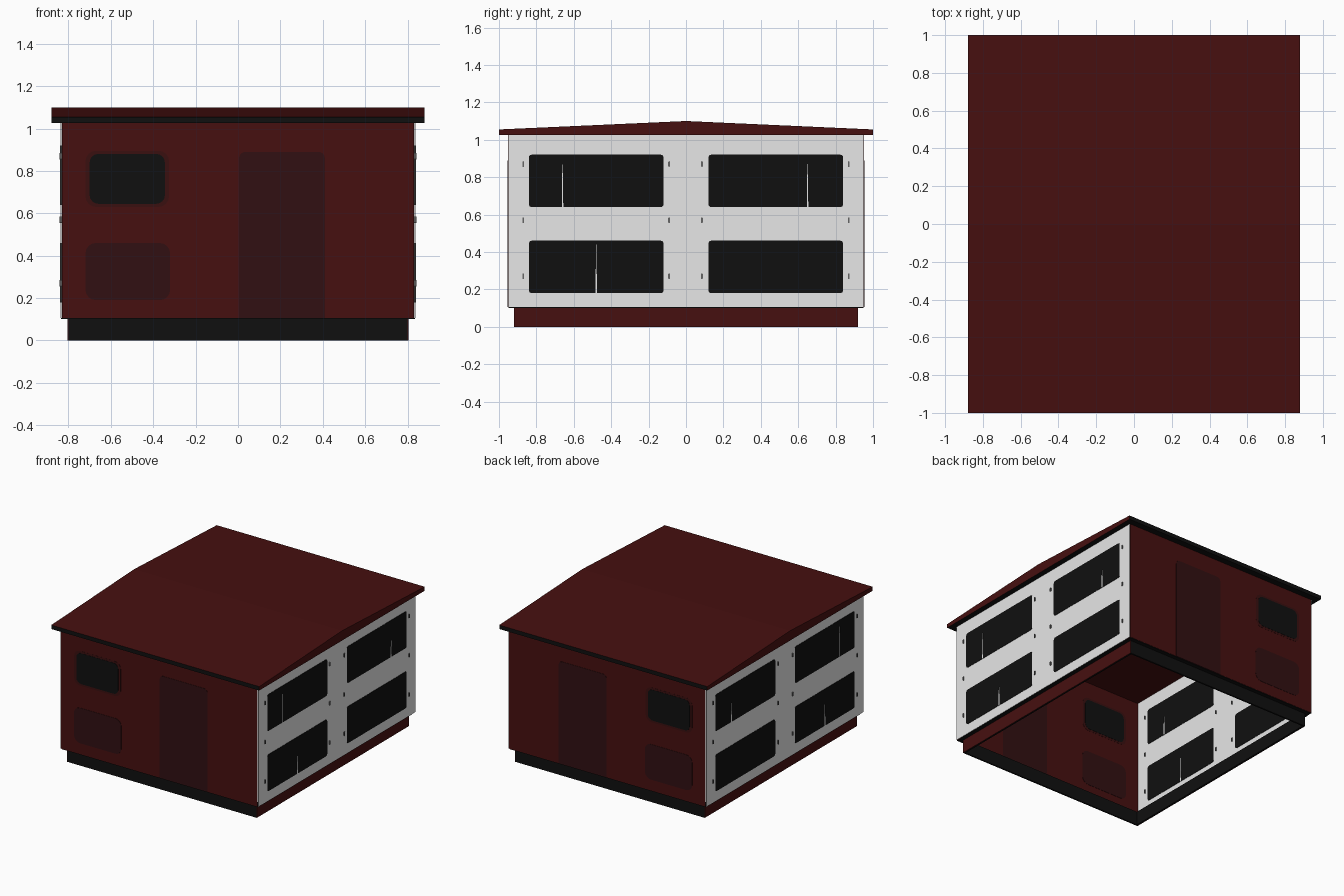
import bpy, bmesh, math
from mathutils import Vector

cube = bpy.data.objects.get("Cube")
if cube:
    bpy.data.objects.remove(cube)


def material(name, r, g, b):
    m = bpy.data.materials.new(name)
    m.use_nodes = True
    m.diffuse_color = (r, g, b, 1)
    node = m.node_tree.nodes["Principled BSDF"]
    node.inputs["Base Color"].default_value = (r, g, b, 1)
    node.inputs["Roughness"].default_value = 0.9
    return m


RED = material("dark red", 0.062, 0.005, 0.005)
DOOR = material("brown red", 0.031, 0.005, 0.006)
FRAME = material("frame red", 0.042, 0.005, 0.005)
BLACK = material("black", 0.005, 0.005, 0.005)
WHITE = material("white", 0.8, 0.8, 0.8)
GREY = material("grey", 0.13, 0.13, 0.13)


def finish(name, bm, *mats):
    bmesh.ops.recalc_face_normals(bm, faces=bm.faces)
    mesh = bpy.data.meshes.new(name)
    bm.to_mesh(mesh)
    bm.free()
    for m in mats:
        mesh.materials.append(m)
    ob = bpy.data.objects.new(name, mesh)
    bpy.context.collection.objects.link(ob)
    return ob


def prism(name, points, offset, *mats):
    """Extrude a flat outline along an offset."""
    bm = bmesh.new()
    face = bm.faces.new([bm.verts.new(p) for p in points])
    ext = bmesh.ops.extrude_face_region(bm, geom=[face], use_keep_orig=True)
    verts = [g for g in ext["geom"] if isinstance(g, bmesh.types.BMVert)]
    bmesh.ops.translate(bm, verts=verts, vec=offset)
    return finish(name, bm, *mats)


def box(name, lo, hi, *mats):
    (x0, y0, z0), (x1, y1, z1) = lo, hi
    corners = [(x0, y0, z0), (x1, y0, z0), (x1, y1, z0), (x0, y1, z0)]
    return prism(name, corners, (0, 0, z1 - z0), *mats)


def outline(u0, u1, v0, v1, low=0, top=0, steps=4):
    """Rectangle with separately rounded lower and upper corners."""
    pts = []
    corners = [(u1, v0, -1, 1, low), (u1, v1, -1, -1, top),
               (u0, v1, 1, -1, top), (u0, v0, 1, 1, low)]
    for i, (u, v, du, dv, r) in enumerate(corners):
        if r == 0:
            pts.append((u, v))
            continue
        for s in range(steps + 1):
            a = math.pi / 2 * (i - 1 + s / steps)
            pts.append((u + du * r + r * math.cos(a), v + dv * r + r * math.sin(a)))
    return pts


def plate(name, axis, pos, thick, mat, rect, low=0, top=0):
    """Thin panel centred on an x or y plane, seen from both sides."""
    a = pos - thick / 2
    pts = outline(*rect, low, top)
    if axis == "x":
        return prism(name, [(a, u, v) for u, v in pts], (thick, 0, 0), mat)
    return prism(name, [(u, a, v) for u, v in pts], (0, thick, 0), mat)


WX, WY, FLOOR, EAVE = 0.83, 0.95, 0.105, 1.025

# End walls, each with a door, a window and a lower panel
for side, s in (("front", -1), ("back", 1)):
    y = s * WY
    plate(side + "_wall", "y", y, 0.004, RED, (-WX, WX, FLOOR, EAVE))
    plate(side + "_door", "y", y, 0.008, DOOR, (0.005, 0.41, FLOOR, 0.89), 0, 0.03)
    plate(side + "_lower_panel", "y", y, 0.008, DOOR, (-0.72, -0.32, 0.19, 0.46), 0.05, 0.05)
    plate(side + "_window_frame", "y", y, 0.006, FRAME, (-0.72, -0.325, 0.63, 0.895), 0.05, 0.05)
    plate(side + "_window_glass", "y", y, 0.009, BLACK, (-0.7, -0.345, 0.645, 0.88), 0.04, 0.04)

# Long walls with four windows, narrow light gaps and fasteners
gaps = {("upper", -1): (-0.66, 0.64, 0.87), ("upper", 1): (0.65, 0.64, 0.87),
        ("lower", -1): (-0.48, 0.18, 0.44)}
for side, s in (("left", 1), ("right", -1)):
    x = s * (WX + 0.005)
    plate(side + "_wall", "x", x, 0.004, WHITE, (-WY, WY, FLOOR, EAVE))
    for level, z0 in (("upper", 0.64), ("lower", 0.18)):
        for end in (-1, 1):
            y0, y1 = sorted((end * 0.12, end * 0.84))
            name = f"{side}_{level}_window_{'back' if end > 0 else 'front'}"
            plate(name, "x", x, 0.009, BLACK, (y0, y1, z0, z0 + 0.28), 0.015, 0.015)
            if (level, end) in gaps:
                y, g0, g1 = gaps[level, end]
                pts = [(x - 0.005, y - 0.004, g0), (x - 0.005, y + 0.004, g0),
                       (x - 0.005, y + 0.001, g1), (x - 0.005, y - 0.001, g1)]
                prism(name + "_gap", pts, (0.01, 0, 0), WHITE)
    for y in (-0.87, -0.09, 0.085, 0.87):
        for z in (0.27, 0.57, 0.87):
            plate(side + "_fastener", "x", x, 0.016, GREY,
                  (y - 0.005, y + 0.005, z - 0.015, z + 0.015), 0.004, 0.004)

# Low gabled roof: red slopes and gables, black fascias and soffit
RX = 0.88
profile = [(-1, EAVE), (1, EAVE), (1, 1.055), (0, 1.1), (-1, 1.055)]
roof = prism("roof", [(-RX, y, z) for y, z in profile], (2 * RX, 0, 0), RED, BLACK)
for f in roof.data.polygons:
    f.material_index = int(abs(f.normal.y) > 0.9 or f.normal.z < -0.5)
box("ceiling", (-WX, -WY, EAVE - 0.006), (WX, WY, EAVE - 0.001), RED)

# Open base frame, set in from the walls
BX, BY, T = 0.8, 0.92, 0.012
for side, s in (("front", -1), ("back", 1)):
    y0, y1 = sorted((s * BY, s * (BY - T)))
    box(side + "_base", (-BX, y0, 0), (BX, y1, FLOOR), BLACK)
    y0, y1 = sorted((s * WY, s * (BY - T)))
    box(side + "_ledge", (-WX, y0, FLOOR - 0.004), (WX, y1, FLOOR), BLACK)
for side, s in (("left", 1), ("right", -1)):
    x0, x1 = sorted((s * BX, s * (BX - T)))
    board = box(side + "_base", (x0, T - BY, 0), (x1, BY - T, FLOOR), BLACK, RED)
    # Outer faces of the side boards are red
    for f in board.data.polygons:
        f.material_index = int(f.normal.x * s > 0.5)
    # Red facing also covers the ends of the front and back boards
    plate(side + "_base_facing", "x", s * (BX + 0.002), 0.003, RED, (-BY, BY, 0, FLOOR))
    x0, x1 = sorted((s * (WX + 0.005), s * (BX - T)))
    box(side + "_ledge", (x0, T - BY, FLOOR - 0.004), (x1, BY - T, FLOOR), BLACK)
